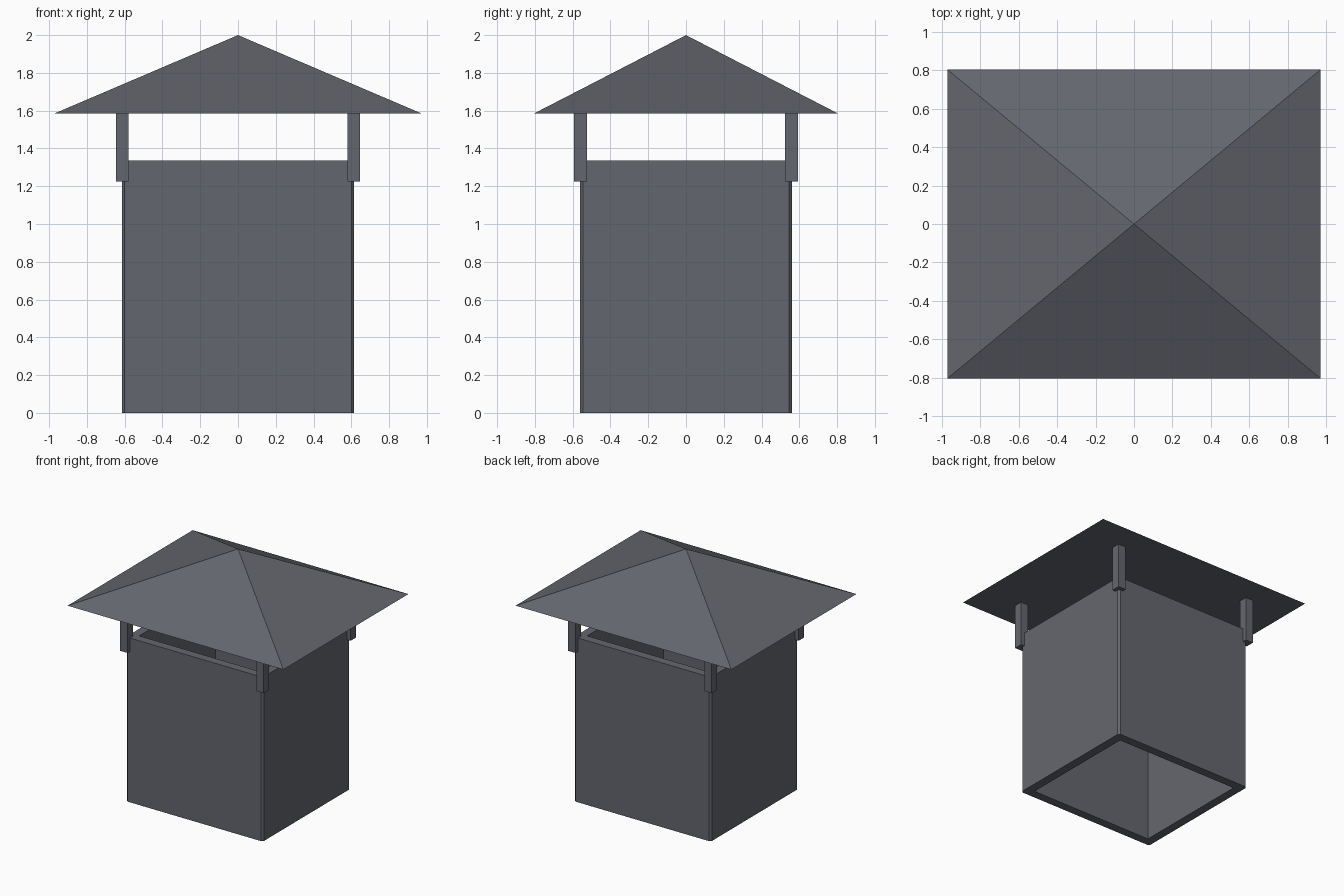
import bpy
import bmesh

cube = bpy.data.objects.get("Cube")
if cube:
    bpy.data.objects.remove(cube, do_unlink=True)

metal = bpy.data.materials.new("slate grey metal")
metal.use_nodes = True
colour = (0.127, 0.134, 0.156, 1)
metal.diffuse_color = colour
metal.node_tree.nodes["Principled BSDF"].inputs["Base Color"].default_value = colour


def finish(name, bm):
    bmesh.ops.recalc_face_normals(bm, faces=bm.faces)
    mesh = bpy.data.meshes.new(name)
    bm.to_mesh(mesh)
    bm.free()
    mesh.materials.append(metal)
    obj = bpy.data.objects.new(name, mesh)
    bpy.context.collection.objects.link(obj)
    return obj


def rectangle(bm, x, y, z, cut=0):
    """Ring of vertices; each corner is two vertices, merged when cut is 0."""
    points = []
    for sx, sy in ((1, 1), (-1, 1), (-1, -1), (1, -1)):
        pair = [(sx * x, sy * (y - cut)), (sx * (x - cut), sy * y)]
        points += pair if sx * sy > 0 else pair[::-1]
    return [bm.verts.new((px, py, z)) for px, py in points]


def bridge(bm, a, b):
    for i in range(len(a)):
        j = (i + 1) % len(a)
        bm.faces.new((a[i], a[j], b[j], b[i]))


# Open square flue with thick walls and slightly cut outer corners
bm = bmesh.new()
height, wall = 1.335, 0.07
half_x, half_y = 0.615, 0.56
rings = [rectangle(bm, half_x, half_y, 0, 0.014),
         rectangle(bm, half_x, half_y, height, 0.014),
         rectangle(bm, half_x - wall, half_y - wall, height),
         rectangle(bm, half_x - wall, half_y - wall, 0)]
for i in range(4):
    bridge(bm, rings[i], rings[(i + 1) % 4])
bmesh.ops.remove_doubles(bm, verts=bm.verts, dist=0.001)
finish("flue_body", bm)

# Four corner posts holding up the cap
for side, sx in (("left", 1), ("right", -1)):
    for end, sy in (("front", -1), ("back", 1)):
        bm = bmesh.new()
        bmesh.ops.create_cube(bm, size=1)
        bmesh.ops.scale(bm, vec=(0.066, 0.068, 0.36), verts=bm.verts)
        bmesh.ops.translate(bm, vec=(sx * 0.612, sy * 0.558, 1.406), verts=bm.verts)
        finish(f"{end}_{side}_post", bm)

# Pyramid cap with a flat underside
bm = bmesh.new()
eave = [bm.verts.new((x, y, 1.586))
        for x, y in ((0.97, 0.803), (-0.97, 0.803), (-0.97, -0.803), (0.97, -0.803))]
peak = bm.verts.new((0, 0, 2))
bm.faces.new(eave)
for i in range(4):
    bm.faces.new((eave[i], eave[(i + 1) % 4], peak))
finish("pyramid_cap", bm)
